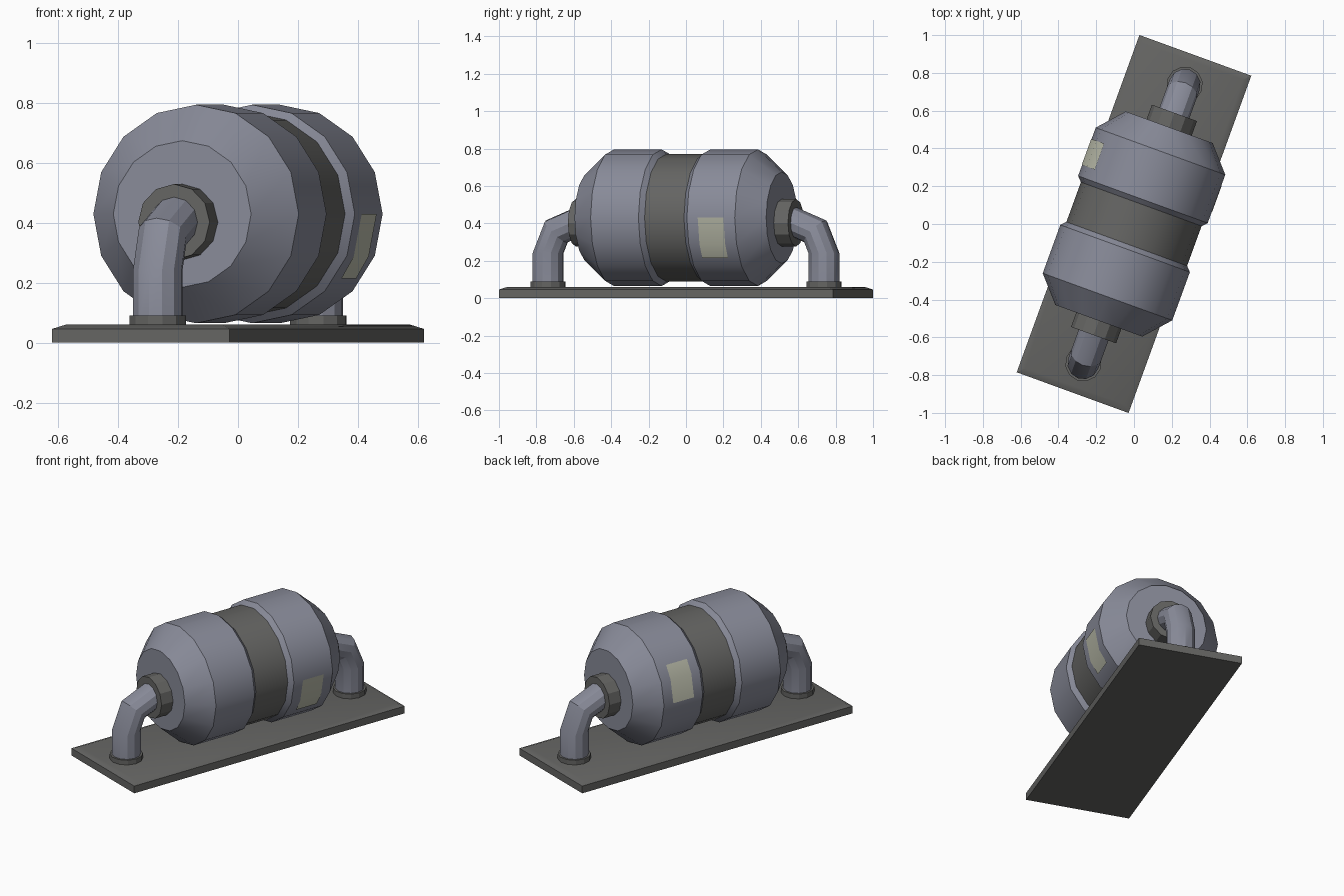
import bpy, bmesh, math
from mathutils import Matrix, Vector

if "Cube" in bpy.data.objects:
    bpy.data.objects.remove(bpy.data.objects["Cube"])

TURN = Matrix.Rotation(math.radians(-20), 4, 'Z')   # whole unit sits turned on its base
AXIS_Z = 0.43


def material(name, rgb):
    m = bpy.data.materials.new(name)
    m.diffuse_color = (*rgb, 1)
    m.use_nodes = True
    m.node_tree.nodes["Principled BSDF"].inputs["Base Color"].default_value = m.diffuse_color
    return m


STEEL = material("blue_grey_steel", (0.25, 0.26, 0.32))
DARK = material("dark_grey", (0.13, 0.13, 0.125))
PALE = material("pale_label", (0.50, 0.51, 0.41))


def finish(bm, name, mat, matrix=Matrix(), recalc=True):
    if recalc:
        bmesh.ops.recalc_face_normals(bm, faces=bm.faces[:])
    bm.transform(TURN @ matrix)
    me = bpy.data.meshes.new(name)
    bm.to_mesh(me)
    bm.free()
    ob = bpy.data.objects.new(name, me)
    bpy.context.collection.objects.link(ob)
    me.materials.append(mat)
    bpy.ops.object.select_all(action='DESELECT')
    ob.select_set(True)
    bpy.context.view_layer.objects.active = ob
    bpy.ops.object.shade_smooth_by_angle(angle=math.radians(28))
    return ob


def skin(bm, rings, cap_start=False, cap_end=True):
    """Join successive rings of points into a tube."""
    loops = [[bm.verts.new(p) for p in r] for r in rings]
    n = len(loops[0])
    for a, b in zip(loops, loops[1:]):
        for i in range(n):
            j = (i + 1) % n
            bm.faces.new((a[i], a[j], b[j], b[i]))
    if cap_start:
        bm.faces.new(loops[0])
    if cap_end:
        bm.faces.new(loops[-1])


def ring(centre, u, v, r, n):
    return [centre + r * (u * math.cos(2 * math.pi * i / n) + v * math.sin(2 * math.pi * i / n))
            for i in range(n)]


X, Y, Z = Vector((1, 0, 0)), Vector((0, 1, 0)), Vector((0, 0, 1))


def lathe(name, mat, profile, axis, origin, n, matrix=Matrix(), **caps):
    """Turn (distance, radius) pairs around an axis through origin."""
    bm = bmesh.new()
    v = Z if axis == Y else Y
    skin(bm, [ring(origin + axis * d, X, v, r, n) for d, r in profile], **caps)
    return finish(bm, name, mat, matrix)


# base plate with a shallow bevelled top edge
bm = bmesh.new()


def rect(hx, hy, z):
    return [Vector((sx * hx, sy * hy, z)) for sx, sy in ((-1, -1), (1, -1), (1, 1), (-1, 1))]


skin(bm, [rect(0.315, 0.95, 0), rect(0.315, 0.95, 0.046), rect(0.28, 0.915, 0.06)], cap_start=True)
finish(bm, "base_plate", DARK)

# recessed middle band
lathe("middle_band", DARK, [(-0.115, 0.34), (0.115, 0.34)], Y, Z * AXIS_Z, 16, cap_end=False)

for end, rot in (("back", Matrix()), ("front", Matrix.Rotation(math.pi, 4, 'Z'))):
    # tank half with tapered end
    lathe(end + "_tank", STEEL,
          [(0.112, 0.34), (0.138, 0.365), (0.41, 0.365), (0.545, 0.245)],
          Y, Z * AXIS_Z, 16, rot)

    # pipe collar on the tank end
    lathe(end + "_collar", DARK, [(0.54, 0.127), (0.626, 0.127)], Y, Z * 0.403, 12, rot)

    # elbow pipe down to the plate
    bm = bmesh.new()
    rad, pivot = 0.165, Vector((0, 0.62, 0.24))
    rings = [ring(Vector((0, 0.785, 0.055)), X, Y, 0.084, 12)]
    for a in (0, math.pi / 4, math.pi / 2):
        out = Vector((0, math.cos(a), math.sin(a)))
        rings.append(ring(pivot + rad * out, X, out, 0.084, 12))
    skin(bm, rings, cap_end=False)
    finish(bm, end + "_pipe", STEEL, rot).data.shade_smooth()

    # flange where the pipe meets the plate
    lathe(end + "_flange", DARK, [(0.055, 0.096), (0.09, 0.096)], Z, Y * 0.785, 12, rot)

# pale labels wrapped on both sides of the back tank
for side, ang in (("right", 0), ("left", math.pi)):
    bm = bmesh.new()
    rows = []
    for x, z in ((0.367, 0), (0.339, -0.141), (0.294, -0.216)):
        rows.append([bm.verts.new((x, y, z)) for y in (0.20, 0.346)])
    for a, b in zip(rows, rows[1:]):
        bm.faces.new((a[0], b[0], b[1], a[1]))
    bm.normal_update()
    for f in bm.faces:
        if f.normal.x < 0:
            f.normal_flip()
    finish(bm, side + "_label", PALE,
           Matrix.Translation((0, 0, AXIS_Z)) @ Matrix.Rotation(ang, 4, 'Y'), recalc=False)
